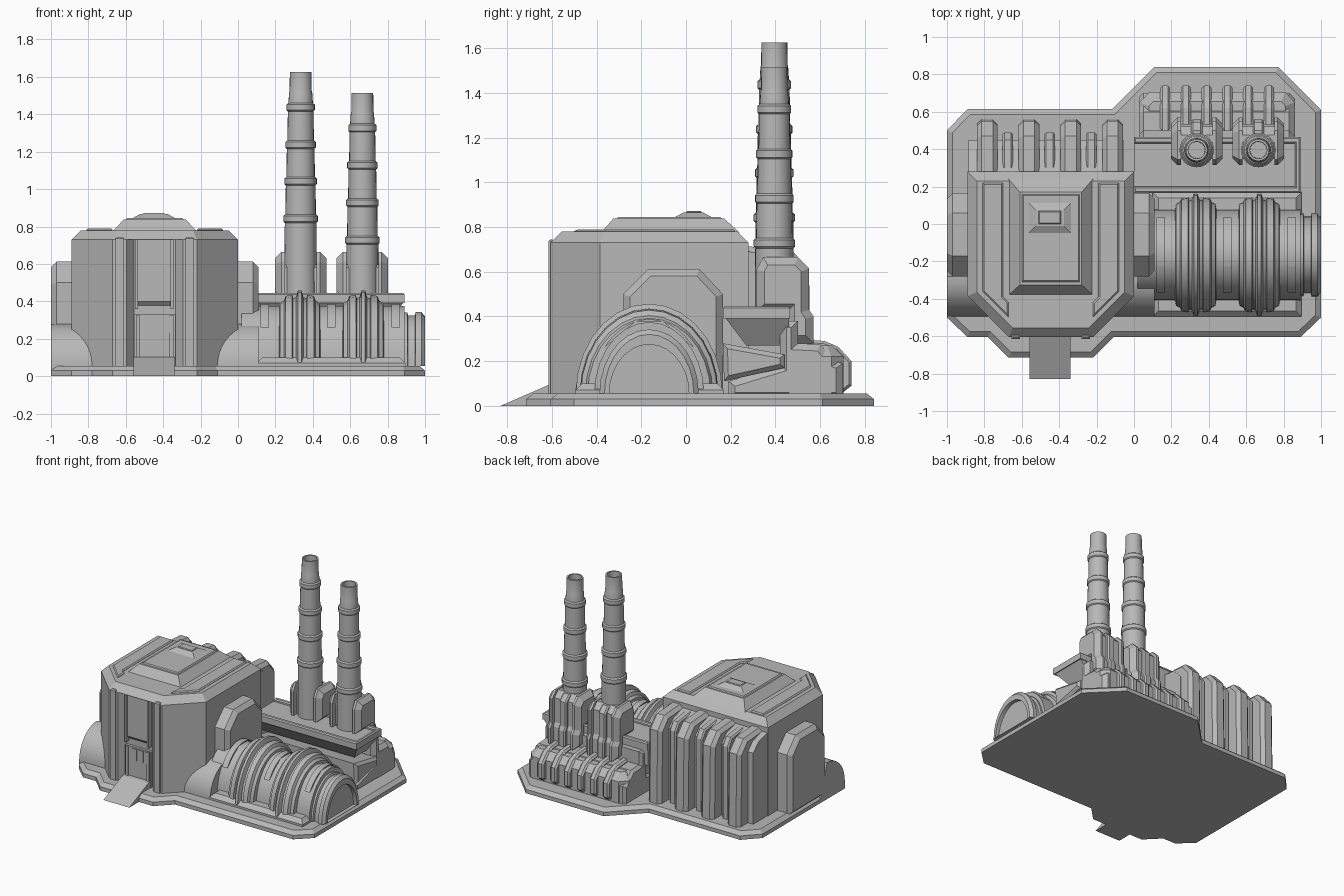
import bpy, bmesh, math

GREY = bpy.data.materials.new("concrete_grey")
GREY.diffuse_color = (0.48, 0.48, 0.48, 1)


def loft(name, rings, smooth=False):
    """Skin a list of equal-length closed rings and cap both ends."""
    bm = bmesh.new()
    rows = [[bm.verts.new(p) for p in r] for r in rings]
    n = len(rows[0])
    for a, b in zip(rows, rows[1:]):
        for i in range(n):
            j = (i + 1) % n
            bm.faces.new((a[i], a[j], b[j], b[i]))
    bm.faces.new(rows[0])
    bm.faces.new(rows[-1])
    bmesh.ops.recalc_face_normals(bm, faces=bm.faces)
    me = bpy.data.meshes.new(name)
    bm.to_mesh(me)
    bm.free()
    me.materials.append(GREY)
    ob = bpy.data.objects.new(name, me)
    bpy.context.collection.objects.link(ob)
    if smooth:
        bpy.ops.object.select_all(action='DESELECT')
        ob.select_set(True)
        bpy.context.view_layer.objects.active = ob
        bpy.ops.object.shade_smooth_by_angle(angle=math.radians(32))
    return ob


def inset(pts, d):
    """Offset a closed outline inwards by d with mitred corners."""
    n = len(pts)
    area = sum(pts[i - 1][0] * pts[i][1] - pts[i][0] * pts[i - 1][1] for i in range(n))
    s = 1 if area > 0 else -1
    out = []
    for i in range(n):
        (ax, ay), (bx, by), (cx, cy) = pts[i - 1], pts[i], pts[(i + 1) % n]
        l1, l2 = math.hypot(bx - ax, by - ay), math.hypot(cx - bx, cy - by)
        n1 = (-(by - ay) / l1 * s, (bx - ax) / l1 * s)
        n2 = (-(cy - by) / l2 * s, (cx - bx) / l2 * s)
        k = d / (1 + n1[0] * n2[0] + n1[1] * n2[1])
        out.append((bx + (n1[0] + n2[0]) * k, by + (n1[1] + n2[1]) * k))
    return out


def slab(name, pts, z0, z1, ch=0.0, drop=None):
    """Plan outline raised from z0 to z1, top edge chamfered."""
    drop = ch if drop is None else drop
    rings = [[(x, y, z0) for x, y in pts]]
    if z1 - drop > z0 + 1e-4 or not ch:
        rings.append([(x, y, z1 - drop) for x, y in pts])
    if ch:
        rings.append([(x, y, z1) for x, y in inset(pts, ch)])
    return loft(name, rings)


def box(name, x0, x1, y0, y1, z0, z1, ch=0.0, drop=None):
    return slab(name, [(x0, y0), (x1, y0), (x1, y1), (x0, y1)], z0, z1, ch, drop)


def side(name, pts, x0, x1, c0=0.0, c1=0.0, smooth=False):
    """Side profile (y, z) extruded along x, with optional end chamfers."""
    def ring(x, d):
        return [(x, y, z) for y, z in (inset(pts, d) if d else pts)]
    rings = [ring(x0, c0)] + ([ring(x0 + c0, 0)] if c0 else [])
    rings += ([ring(x1 - c1, 0)] if c1 else []) + [ring(x1, c1)]
    return loft(name, rings, smooth)


def arch(name, sections, n=14, a0=0, a1=180):
    """Half-round vault along x from (x, half width, height) sections."""
    rings = []
    for x, ry, rz in sections:
        ang = [math.radians(a0 + (a1 - a0) * i / n) for i in range(n + 1)]
        rings.append([(x, -0.165 + ry * math.cos(a), 0.055 + rz * math.sin(a)) for a in ang])
    return loft(name, rings, True)


# Base plate and entrance ramp
base = [(-1, -0.5), (-0.89, -0.605), (-0.78, -0.605), (-0.67, -0.715), (-0.22, -0.715),
        (-0.11, -0.605), (0.89, -0.605), (1, -0.5), (1, 0.61), (0.77, 0.84), (0.11, 0.84),
        (-0.115, 0.615), (-0.89, 0.615), (-1, 0.5)]
slab("base_plate", base, 0, 0.055, 0.03, 0.025)
side("ramp", [(-0.83, 0), (-0.53, 0), (-0.53, 0.11), (-0.6, 0.1)], -0.56, -0.34)

# Main hall with front niche, then roof cap
hall = [(-0.89, -0.385), (-0.67, -0.605), (-0.22, -0.605), (0, -0.385), (0, 0.28), (-0.89, 0.28)]
niche = [(-0.595, -0.605), (-0.555, -0.555), (-0.335, -0.555), (-0.295, -0.605)]
slab("main_hall", hall[:2] + niche + hall[2:], 0.02, 0.73)
slab("roof_cap", hall, 0.73, 0.78, 0.05)
for x0, x1 in ((-0.655, -0.61), (-0.28, -0.235)):
    box("front_pilaster", x0, x1, -0.615, -0.59, 0.05, 0.745, 0.008)

# Door with windows, and the tall panel above it
box("door", -0.555, -0.335, -0.575, -0.55, 0.05, 0.33)
for i in range(3):
    x = -0.495 + i * 0.055
    box("door_window_frame", x, x + 0.04, -0.582, -0.57, 0.23, 0.32)
for x in (-0.545, -0.365):
    box("door_side_rail", x, x + 0.02, -0.584, -0.57, 0.06, 0.325)
side("front_panel", [(-0.54, 0.36), (-0.575, 0.40), (-0.575, 0.735), (-0.54, 0.735)], -0.535, -0.36)
for x in (-0.55, -0.36):
    box("front_panel_frame", x, x + 0.015, -0.59, -0.55, 0.36, 0.74)

# Roof: raised centre, recess frame, hatch and side strips
loft("roof_centre", [
    [(-0.67, -0.38, 0.775), (-0.22, -0.38, 0.775), (-0.22, 0.24, 0.775), (-0.67, 0.24, 0.775)],
    [(-0.61, -0.325, 0.838), (-0.28, -0.325, 0.838), (-0.28, 0.17, 0.838), (-0.61, 0.17, 0.838)]])
box("roof_panel", -0.6, -0.29, -0.31, 0.16, 0.83, 0.845, 0.008)
box("roof_hatch", -0.57, -0.33, -0.055, 0.12, 0.835, 0.866, 0.045, 0.025)
box("hatch_lid", -0.51, -0.39, 0.0, 0.07, 0.86, 0.872, 0.005)
for s in (-1, 1):
    strip = [(-0.445 + s * x, y) for x, y in ((0.255, 0.22), (0.365, 0.22), (0.365, -0.36),
                                              (0.225, -0.5), (0.225, -0.42), (0.255, -0.39))]
    slab("roof_side_strip", strip, 0.775, 0.79, 0.008)

# Side annexes with curved front fenders
annex = [(-0.28, 0.03), (-0.28, 0.5), (-0.17, 0.612), (0.06, 0.612), (0.165, 0.5), (0.165, 0.03)]
fender = [(-0.2, 0.03)] + [(-0.28 - 0.215 * math.sin(math.radians(a)), 0.055 + 0.225 * math.cos(math.radians(a)))
                           for a in range(0, 91, 9)] + [(-0.495, 0.03)]
side("left_annex", annex, -1, -0.85, 0.03, 0)
side("right_annex", annex, -0.05, 0.11, 0, 0.03)
side("left_fender", fender, -1, -0.72, smooth=True)
side("right_fender", fender, -0.17, 0.11, smooth=True)

# Rear wall with large and small buttresses
side("rear_wall", [(0.25, 0.03), (0.25, 0.7), (0.39, 0.66), (0.45, 0.6), (0.45, 0.03)], -0.885, -0.055)
for i in range(4):
    x = -0.84 + i * 0.2235
    side("rear_buttress", [(0.25, 0.03), (0.25, 0.715), (0.47, 0.7), (0.55, 0.61), (0.56, 0.03)],
         x, x + 0.11, 0.025, 0.025)
    if i < 3:
        side("small_buttress", [(0.3, 0.03), (0.3, 0.69), (0.45, 0.67), (0.49, 0.61), (0.49, 0.03)],
             x + 0.137, x + 0.193, 0.01, 0.01)

# Vaulted tunnel: plinth, body, stepped ribs, skylights, end portal
box("tunnel_plinth", 0.1, 0.895, -0.495, 0.17, 0.03, 0.1, 0.03)
arch("tunnel_body", [(0.02, 0.245, 0.32), (0.89, 0.245, 0.32)])
for c in (0.33, 0.67):
    prof = [(0.11, 0.25), (0.105, 0.275), (0.085, 0.285), (0.075, 0.305), (0.04, 0.31), (0.035, 0.295),
            (0.02, 0.3), (0.01, 0.328)]
    prof = [(c - d, r, r * 1.225) for d, r in prof] + [(c + d, r, r * 1.225) for d, r in prof[::-1]]
    arch("tunnel_rib", prof)
for x in (0.12, 0.475, 0.82):
    for a0, a1 in ((38, 76), (76, 104), (104, 142)):
        arch("tunnel_skylight", [(x, 0.255, 0.332), (x + 0.045, 0.255, 0.332)], 6, a0, a1)
arch("tunnel_portal", [(0.87, 0.22, 0.285), (0.905, 0.22, 0.285), (0.91, 0.205, 0.268), (0.945, 0.205, 0.268),
                       (0.95, 0.222, 0.287), (0.98, 0.222, 0.287), (1.0, 0.2, 0.265),
                       (1.0, 0.178, 0.22), (0.97, 0.178, 0.22)])

# Rear machinery: lower body, trough, deck
side("machine_body", [(0.19, 0.03), (0.19, 0.11), (0.42, 0.18), (0.42, 0.38), (0.5, 0.38), (0.5, 0.28),
                      (0.6, 0.275), (0.67, 0.2), (0.7, 0.19), (0.7, 0.03)], 0.03, 0.86, 0.02, 0.03)
side("trough", [(0.165, 0.28), (0.17, 0.11), (0.44, 0.17), (0.44, 0.23)], 0.05, 0.885, 0, 0.02)
loft("deck_underside", [
    [(0, 0.27, 0.27), (0.8, 0.27, 0.27), (0.8, 0.46, 0.27), (0, 0.46, 0.27)],
    [(0, 0.175, 0.395), (0.885, 0.175, 0.395), (0.885, 0.46, 0.395), (0, 0.46, 0.395)]])
box("deck", 0, 0.89, 0.165, 0.465, 0.39, 0.425)
box("deck_front_rail", 0, 0.89, 0.165, 0.2, 0.42, 0.445, 0.008)
box("deck_rear_rail", 0, 0.89, 0.43, 0.465, 0.42, 0.445, 0.008)
box("deck_end_rail", 0.86, 0.89, 0.165, 0.465, 0.42, 0.445, 0.008)

# Rear low housing with ribs
housing = [(0.03, 0.46), (0.86, 0.46), (0.86, 0.65), (0.81, 0.705), (0.08, 0.705), (0.03, 0.65)]
slab("rear_housing", housing, 0.03, 0.27, 0.05)
for i in range(6):
    x = 0.14 + i * 0.111
    side("housing_rib", [(0.5, 0.05), (0.5, 0.3), (0.62, 0.29), (0.68, 0.265), (0.74, 0.2), (0.74, 0.09), (0.69, 0.05)],
         x, x + 0.053, 0.012, 0.012)


# Chimneys: stepped tapering tubes with collars, hollow at the top
def chimney(cx, top, collars):
    cy = 0.395
    prof = [(0.086, 0.42)]
    r = 0.085
    for z in collars:
        prof += [(r, z - 0.025), (r + 0.007, z - 0.018), (r + 0.007, z + 0.012), (r - 0.003, z + 0.02)]
        r -= 0.0055
    prof += [(0.062, top - 0.11), (0.059, top - 0.1), (0.058, top), (0.046, top), (0.044, top - 0.12)]
    n = 24
    loft("chimney", [[(cx + q * math.cos(2 * math.pi * i / n), cy + q * math.sin(2 * math.pi * i / n), z)
                      for i in range(n)] for q, z in prof], True)
    # Supporting block with side piers
    box("chimney_block", cx - 0.1, cx + 0.1, 0.35, 0.52, 0.42, 0.6, 0.02)
    pier = [(0.315, 0.42), (0.315, 0.61), (0.345, 0.665), (0.5, 0.665), (0.55, 0.615), (0.55, 0.43),
            (0.57, 0.4), (0.57, 0.28), (0.45, 0.28), (0.45, 0.42)]
    side("chimney_left_pier", pier, cx - 0.138, cx - 0.085, 0.035, 0)
    side("chimney_right_pier", pier, cx + 0.085, cx + 0.138, 0, 0.035)
    back = [(0.46, 0.28), (0.46, 0.66), (0.5, 0.66), (0.545, 0.615), (0.545, 0.43), (0.56, 0.4), (0.56, 0.28)]
    side("chimney_back_fin", back, cx - 0.03, cx + 0.03, 0.01, 0.01)
    side("chimney_back_wall", [(y - 0.025, z) for y, z in back], cx - 0.1, cx + 0.1)


chimney(0.335, 1.625, (0.845, 1.045, 1.24, 1.44))
chimney(0.665, 1.515, (0.73, 0.93, 1.13, 1.33))
